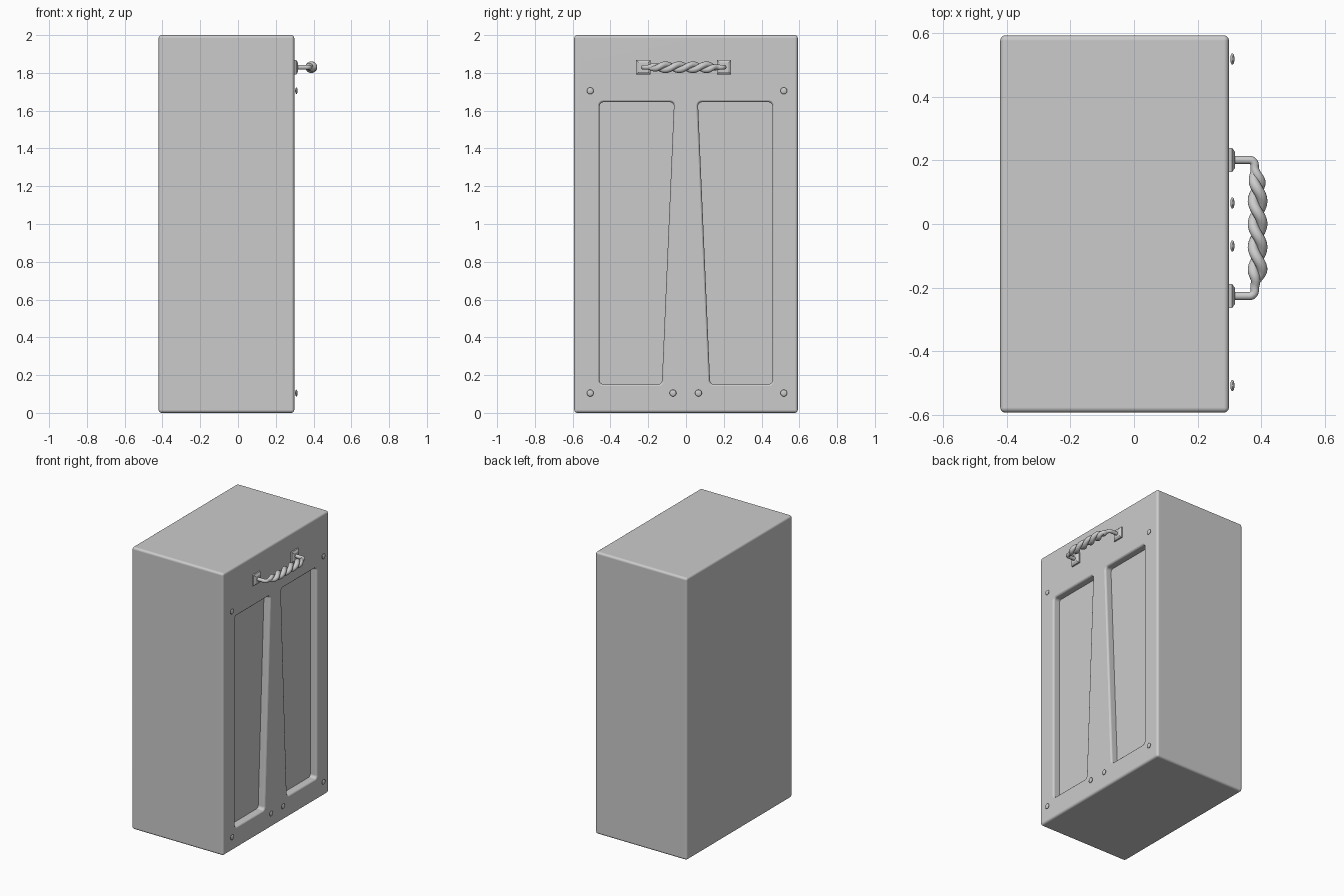
import bpy, bmesh
from math import sin, cos, pi, radians
from mathutils import Vector

if "Cube" in bpy.data.objects:
    bpy.data.objects.remove(bpy.data.objects["Cube"])

FACE, BACK, HALF = 0.298, -0.42, 0.592      # door face x, back x, half width


def mesh_object(name, bm):
    bmesh.ops.recalc_face_normals(bm, faces=bm.faces)
    me = bpy.data.meshes.new(name)
    bm.to_mesh(me)
    bm.free()
    ob = bpy.data.objects.new(name, me)
    bpy.context.collection.objects.link(ob)
    return ob


def loft(name, rings):
    """Skin closed rings of points and cap both ends."""
    bm = bmesh.new()
    vs = [[bm.verts.new(p) for p in r] for r in rings]
    n = len(vs[0])
    for a, b in zip(vs, vs[1:]):
        for i in range(n):
            j = (i + 1) % n
            bm.faces.new((a[i], a[j], b[j], b[i]))
    bm.faces.new(vs[0])
    bm.faces.new(vs[-1])
    return mesh_object(name, bm)


def smooth(ob, angle=35):
    bpy.ops.object.select_all(action='DESELECT')
    ob.select_set(True)
    bpy.context.view_layer.objects.active = ob
    bpy.ops.object.shade_smooth_by_angle(angle=radians(angle))


# Cabinet body with softened edges
bm = bmesh.new()
bmesh.ops.create_cube(bm, size=1)
for v in bm.verts:
    v.co = Vector(((BACK + FACE) / 2 + v.co.x * (FACE - BACK), v.co.y * 2 * HALF, 1 + v.co.z * 2))
bmesh.ops.bevel(bm, geom=bm.edges[:], offset=0.016, segments=4, profile=0.5, affect='EDGES')
body = mesh_object("cabinet_body", bm)

# Tapered recessed panels: rounded outline with a filleted lip
R, LIP, DEPTH = 0.02, 0.014, 0.05
CORNERS = [(0.457, 1.645), (0.064, 1.645), (0.127, 0.152), (0.457, 0.152)]


def panel_ring(x, grow, side):
    pts = []
    for k, (y, z) in enumerate(CORNERS):
        q = k * pi / 2
        sy, sz = (1 if k in (0, 3) else -1), (1 if k < 2 else -1)
        for i in range(6):
            a = q + i * pi / 10
            pts.append((x, side * (y - sy * R + (R + grow) * cos(a)),
                        z - sz * R + (R + grow) * sin(a)))
    return pts


profile = [(FACE - DEPTH, 0)]
profile += [(FACE - LIP + LIP * sin(t), LIP * (1 - cos(t))) for t in [radians(d) for d in (0, 18, 36, 54, 70)]]
profile += [(FACE + 0.01, LIP * 1.8)]
for side in (-1, 1):
    cutter = loft("panel_cutter", [panel_ring(x, g, side) for x, g in profile])
    cutter.hide_render = True
    m = body.modifiers.new("panel", 'BOOLEAN')
    m.operation, m.solver, m.object = 'DIFFERENCE', 'EXACT', cutter
    bpy.context.view_layer.objects.active = body
    bpy.ops.object.modifier_apply(modifier=m.name)
    bpy.data.objects.remove(cutter)
smooth(body)
body.modifiers.new("flat_normals", 'WEIGHTED_NORMAL').keep_sharp = True

# Rivets
for y, z in [(s, h) for s in (-0.507, 0.518) for h in (0.105, 1.705)] + [(-0.069, 0.105), (0.066, 0.105)]:
    bm = bmesh.new()
    bmesh.ops.create_uvsphere(bm, u_segments=20, v_segments=10, radius=0.018)
    for v in bm.verts:
        v.co = Vector((0.309 + v.co.x * 0.36, y + v.co.y, z + v.co.z))
    smooth(mesh_object("rivet", bm), 60)

# Handle mounting plates
HZ, Y0, Y1 = 1.83, -0.226, 0.201
for y in (Y0, Y1):
    loft("handle_plate", [[(x, y + a * h, HZ + b * h) for a, b in ((1, 1), (-1, 1), (-1, -1), (1, -1))]
                          for x, h in ((0.29, 0.038), (0.308, 0.038), (0.317, 0.025))])


# Twisted handle bar: two strands that merge into the bent posts
def tube(name, pts):
    cu = bpy.data.curves.new(name, 'CURVE')
    cu.dimensions, cu.bevel_depth, cu.bevel_resolution, cu.use_fill_caps = '3D', 1, 5, True
    sp = cu.splines.new('POLY')
    sp.points.add(len(pts) - 1)
    for p, (x, y, z, r) in zip(sp.points, pts):
        p.co, p.radius = (x, y, z, 1), r
    sp.use_smooth = True
    ob = bpy.data.objects.new(name, cu)
    bpy.context.collection.objects.link(ob)


def strand(phase):
    pts, n = [], 90
    for i in range(n + 1):
        y = (Y0 + 0.016) + (Y1 - Y0 - 0.032) * i / n
        edge = min(y - Y0, Y1 - y)
        t = min(max((edge - 0.02) / 0.065, 0), 1)
        t = t * t * (3 - 2 * t)
        a = phase + 2 * pi * y / 0.145
        pts.append((0.379 + 0.009 * t + 0.014 * t * cos(a), y, HZ + 0.014 * t * sin(a), 0.013 + 0.004 * t))
    return pts


def post(y, d):
    bend = [(0.363 + 0.016 * sin(k * pi / 10), y + d * 0.016 * (1 - cos(k * pi / 10)), HZ, 0.013)
            for k in range(5)]
    return [(0.30, y, HZ, 0.013)] + bend


tube("handle_bar", post(Y0, 1) + strand(0) + post(Y1, -1)[::-1])
tube("handle_strand", strand(pi))
